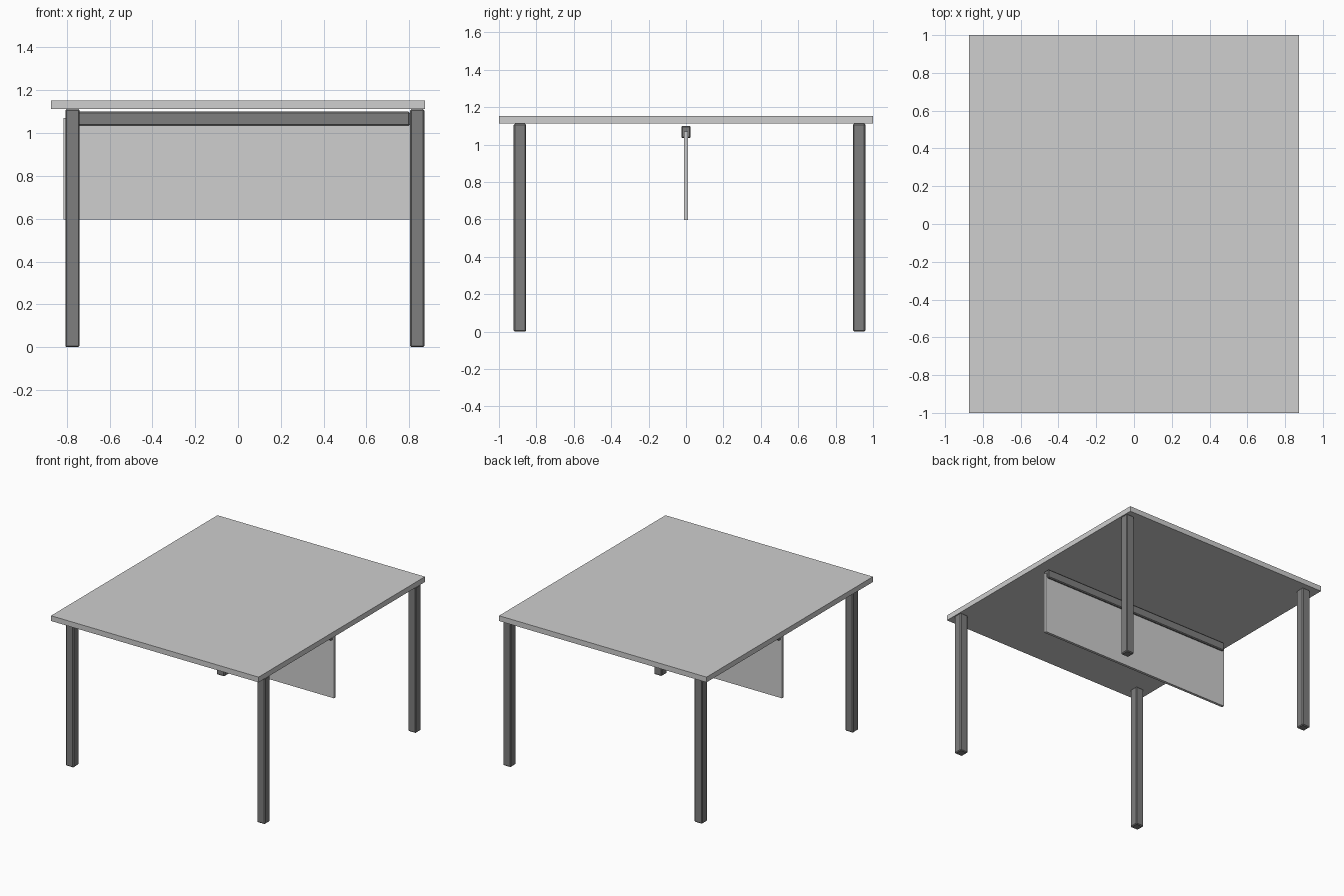
import bpy

if "Cube" in bpy.data.objects:
    bpy.data.objects.remove(bpy.data.objects["Cube"])


def material(name, value):
    mat = bpy.data.materials.new(name)
    mat.diffuse_color = (value, value, value, 1.0)
    mat.use_nodes = True
    mat.node_tree.nodes["Principled BSDF"].inputs["Base Color"].default_value = mat.diffuse_color
    return mat


LIGHT = material("light grey", 0.62)
DARK = material("dark grey", 0.21)


def box(name, lo, hi, mat, bevel=0.0):
    """Axis-aligned box from its low and high corners, with optional chamfer."""
    size = [h - l for l, h in zip(lo, hi)]
    mid = [(h + l) / 2 for l, h in zip(lo, hi)]
    bpy.ops.mesh.primitive_cube_add(size=1, location=mid)
    obj = bpy.context.object
    obj.name = name
    obj.scale = size
    bpy.ops.object.transform_apply(location=False, rotation=False, scale=True)
    obj.data.materials.append(mat)
    if bevel:
        mod = obj.modifiers.new("chamfer", 'BEVEL')
        mod.width = bevel
        mod.segments = 1
    return obj


# Table top
box("table_top", (-0.873, -1.0, 1.112), (0.873, 1.0, 1.152), LIGHT)

# Four legs, set slightly towards the back right
HALF = 0.033
for side, x in (("left", -0.773), ("right", 0.837)):
    for end, y in (("front", -0.888), ("back", 0.926)):
        box(f"{end}_{side}_leg", (x - HALF, y - HALF, 0.0),
            (x + HALF, y + HALF, 1.112), DARK, 0.006)

# Central beam under the top, and the panel hanging from it
box("centre_beam", (-0.803, -0.025, 1.035), (0.803, 0.025, 1.10), DARK, 0.006)
box("modesty_panel", (-0.815, -0.01, 0.597), (0.815, 0.01, 1.07), LIGHT)
